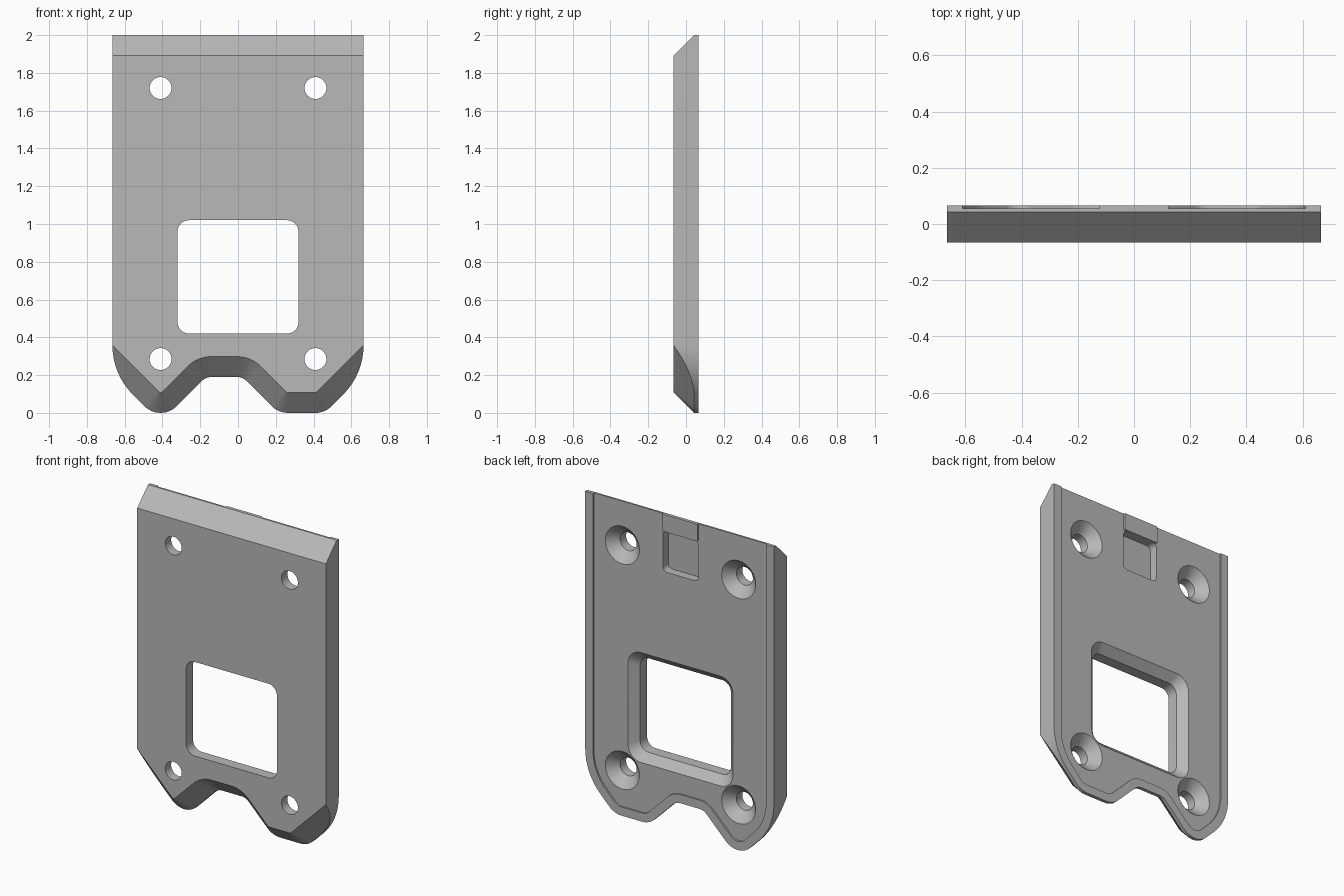
import bpy, bmesh, math
from mathutils import Vector

if "Cube" in bpy.data.objects:
    bpy.data.objects.remove(bpy.data.objects["Cube"], do_unlink=True)

BACK, LIP, FRONT = 0.065, 0.043, -0.065
FLOOR = 0.055            # recessed back surface
CHAMFER = LIP - FRONT    # 45 degree bevel size
HALF, TOP = 0.665, 2.0

grey = bpy.data.materials.new("plain_grey")
grey.use_nodes = True
colour = (0.48, 0.48, 0.48, 1)
grey.diffuse_color = colour
grey.node_tree.nodes["Principled BSDF"].inputs["Base Color"].default_value = colour


def fillets(corners, inset=0.0, steps=8):
    """Round each (x, z, radius) corner of a counter-clockwise outline, inset inwards."""
    result = []
    for i, (x, z, r) in enumerate(corners):
        p = Vector((x, z))
        d1 = (p - Vector(corners[i - 1][:2])).normalized()
        d2 = (Vector(corners[(i + 1) % len(corners)][:2]) - p).normalized()
        n1, n2 = Vector((-d1.y, d1.x)), Vector((-d2.y, d2.x))
        mitre = (n1 + n2) / (1 + n1.dot(n2))
        side = 1 if d1.cross(d2) > 0 else -1
        p = p + mitre * inset
        if r == 0:
            result.append([p])
            continue
        r = r - side * inset
        centre = p + mitre * side * r
        result.append([centre - side * r * n1.lerp(n2, k / steps).normalized()
                       for k in range(steps + 1)])
    return result


def flat(groups):
    return [p for g in groups for p in g]


def at(points, y):
    return [(p.x, y, p.y) for p in points]


def loft(name, rings):
    """Skin a list of equal rings and cap both ends."""
    bm = bmesh.new()
    rows = [[bm.verts.new(c) for c in ring] for ring in rings]
    n = len(rows[0])
    for a, b in zip(rows, rows[1:]):
        for i in range(n):
            j = (i + 1) % n
            bm.faces.new((a[i], a[j], b[j], b[i]))
    bm.faces.new(rows[0])
    bm.faces.new(rows[-1])
    bmesh.ops.remove_doubles(bm, verts=bm.verts, dist=1e-4)
    bmesh.ops.recalc_face_normals(bm, faces=bm.faces)
    mesh = bpy.data.meshes.new(name)
    bm.to_mesh(mesh)
    bm.free()
    mesh.materials.append(grey)
    ob = bpy.data.objects.new(name, mesh)
    bpy.context.collection.objects.link(ob)
    return ob


def activate(ob):
    bpy.ops.object.select_all(action="DESELECT")
    ob.select_set(True)
    bpy.context.view_layer.objects.active = ob


def cut(body, cutter):
    cutter.hide_render = True
    mod = body.modifiers.new("cut", "BOOLEAN")
    mod.operation, mod.solver, mod.object = "DIFFERENCE", "EXACT", cutter
    activate(body)
    bpy.ops.object.modifier_apply(modifier=mod.name)
    bpy.data.objects.remove(cutter, do_unlink=True)


def rounded_box(x, z0, z1, r):
    return flat(fillets([(-x, z0, r), (x, z0, r), (x, z1, r), (-x, z1, r)]))


def circle(x, z, r, n=40):
    return [Vector((x + r * math.cos(t * math.tau / n), z + r * math.sin(t * math.tau / n)))
            for t in range(n)]


# Plate outline, down the left edge, along the notched foot, up the right edge
side_r = CHAMFER * math.sqrt(2) / math.tan(math.pi / 8)
outline = [(-HALF, TOP, 0), (-HALF, 0.205, side_r), (-0.41, -0.05, 0.12),
           (-0.17, 0.19, 0.07), (0.024, 0.19, 0.07), (0.214, 0, 0.125),
           (0.46, 0, 0.12), (HALF, 0.205, side_r), (HALF, TOP, 0)]

# Body with bevelled foot and top; the side curves run out into the bevel
outer, inner = fillets(outline), fillets(outline, CHAMFER)
lip_ring, front_ring = [], []
last = len(outline) - 1
for i, (group, inset) in enumerate(zip(outer, inner)):
    for p, q in zip(group, inset):
        depth = 0
        if i in (0, last):
            q = p - Vector((0, CHAMFER))
        elif i in (1, last - 1):
            normal = Vector((1 if i == 1 else -1, 1)).normalized()
            depth = (p - Vector(outline[i][:2])).dot(normal)
            q = p + normal * (CHAMFER - depth)
        lip_ring.append((p.x, LIP - depth, p.y))
        front_ring.append((q.x, FRONT, q.y))
plate = loft("mounting_plate", [at(flat(outer), BACK), lip_ring, front_ring])

# Shallow recess inside the back rim, open at the top
recess = flat(fillets(outline, 0.055))
recess[0].y = recess[-1].y = TOP + 0.2
cut(plate, loft("recess_cutter", [at(recess, FLOOR), at(recess, 0.2)]))

# Window, flared towards the back
small, large = rounded_box(0.32, 0.42, 1.02, 0.06), rounded_box(0.37, 0.37, 1.07, 0.09)
cut(plate, loft("window_cutter", [at(small, -0.2), at(small, 0.005),
                                  at(large, FLOOR), at(large, 0.2)]))

# Latch pocket
pocket = rounded_box(0.125, 1.63, 1.89, 0.03)
cut(plate, loft("pocket_cutter", [at(pocket, 0.0), at(pocket, 0.2)]))

# Countersunk screw holes
for x in (-0.41, 0.41):
    for z in (0.285, 1.72):
        hole, sink = circle(x, z, 0.058), circle(x, z, 0.12)
        cut(plate, loft("screw_cutter", [at(hole, -0.2), at(hole, -0.005),
                                         at(sink, FLOOR), at(sink, 0.2)]))

# Raised latch tab above the pocket
tab = rounded_box(0.125, 1.89, TOP, 0.005)
latch = loft("latch_tab", [at(tab, FLOOR), at(tab, BACK)])

for ob in (plate, latch):
    activate(ob)
    bpy.ops.object.shade_smooth_by_angle(angle=math.radians(25))
